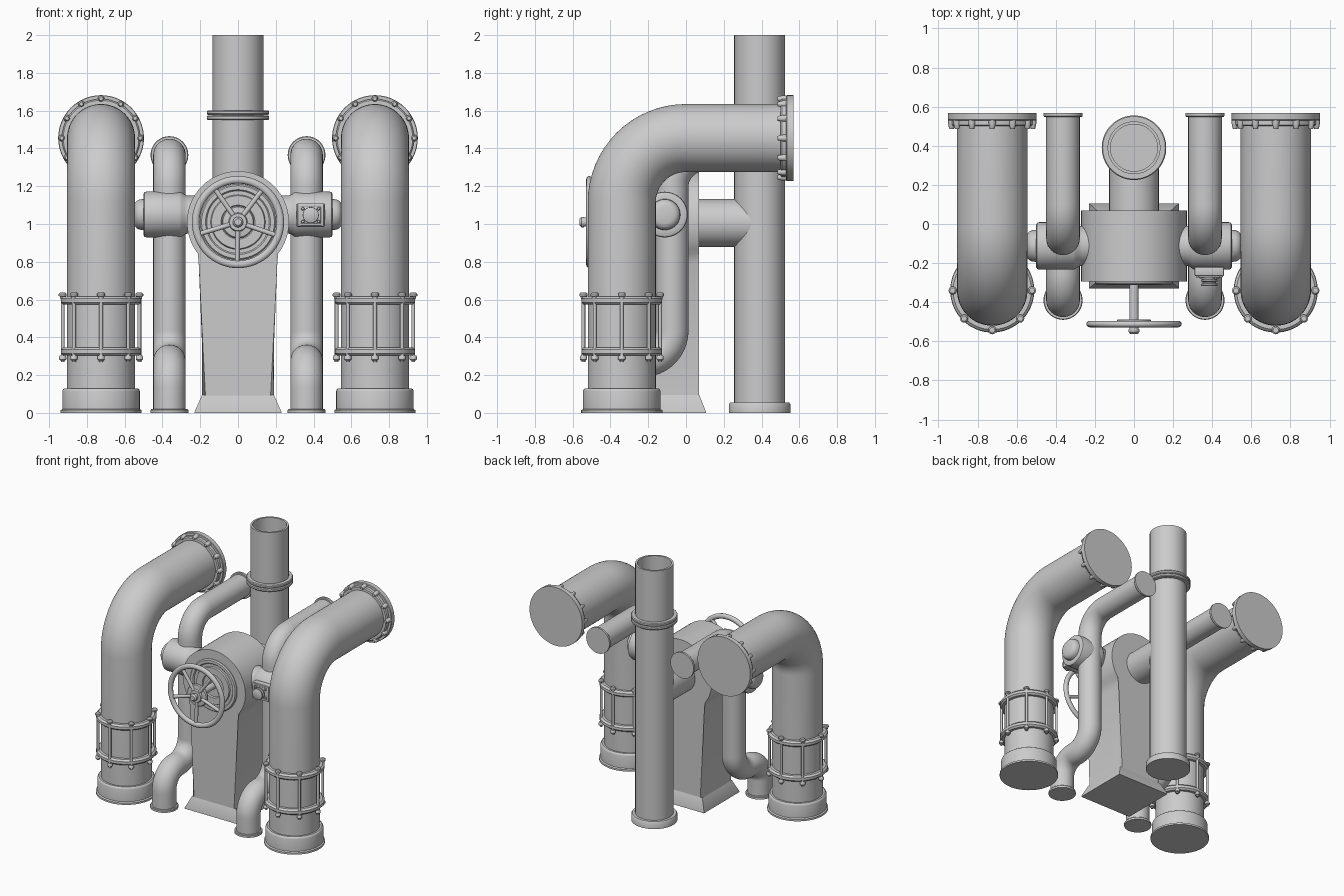
import bpy, bmesh
from math import sin, cos, pi, radians
from mathutils import Vector, Matrix

if "Cube" in bpy.data.objects:
    bpy.data.objects.remove(bpy.data.objects["Cube"])


def finish(bm, name):
    bmesh.ops.recalc_face_normals(bm, faces=bm.faces[:])
    me = bpy.data.meshes.new(name)
    bm.to_mesh(me)
    bm.free()
    ob = bpy.data.objects.new(name, me)
    bpy.context.collection.objects.link(ob)
    return ob


def skin(bm, rings, loop=False):
    n = len(rings[0])
    pairs = list(zip(rings, rings[1:]))
    if loop:
        pairs.append((rings[-1], rings[0]))
    else:
        bm.faces.new(rings[0])
        bm.faces.new(rings[-1])
    for a, b in pairs:
        for i in range(n):
            j = (i + 1) % n
            bm.faces.new((a[i], a[j], b[j], b[i]))


def add_lathe(bm, prof, loc, axis=(0, 0, 1), n=48, loop=False):
    """Turned solid; profile is (radius, height along axis)."""
    m = Matrix.Translation(loc) @ Vector(axis).to_track_quat('Z', 'Y').to_matrix().to_4x4()
    rings = [[bm.verts.new(m @ Vector((r * cos(2 * pi * i / n), r * sin(2 * pi * i / n), h)))
              for i in range(n)] for r, h in prof]
    skin(bm, rings, loop)


def lathe(name, prof, loc, axis=(0, 0, 1), n=48, loop=False):
    bm = bmesh.new()
    add_lathe(bm, prof, loc, axis, n, loop)
    return finish(bm, name)


def tube(name, x, path, r, n=48):
    """Bent pipe in the y-z plane; path is (y, z, bend radius)."""
    pts = []
    for i, (y, z, b) in enumerate(path):
        p = Vector((y, z))
        if b == 0:
            pts.append(p)
            continue
        u = (Vector(path[i - 1][:2]) - p).normalized()
        v = (Vector(path[i + 1][:2]) - p).normalized()
        c = p + (u + v) * b
        pts += [c - v * b * cos(t * pi / 32) - u * b * sin(t * pi / 32) for t in range(17)]
    bm = bmesh.new()
    rings = []
    for i, p in enumerate(pts):
        t = (pts[min(i + 1, len(pts) - 1)] - pts[max(i - 1, 0)]).normalized()
        nrm = Vector((-t.y, t.x))
        rings.append([bm.verts.new((x + r * cos(a), p.x + nrm.x * r * sin(a), p.y + nrm.y * r * sin(a)))
                      for a in (2 * pi * k / n for k in range(n))])
    skin(bm, rings)
    return finish(bm, name)


def box(name, loc, size, bevel=0.006):
    bm = bmesh.new()
    bmesh.ops.create_cube(bm, size=1, matrix=Matrix.Translation(loc) @ Matrix.Diagonal((*size, 1)))
    bmesh.ops.bevel(bm, geom=bm.edges[:], offset=bevel, segments=2, affect='EDGES', profile=0.5)
    return finish(bm, name)


BACK, FRONT = (0, 1, 0), (0, -1, 0)

for s, side in ((-1, "left"), (1, "right")):
    # Large outer pipe with floor collar
    x = 0.725 * s
    tube(side + "_large_pipe", x, [(-0.34, 0.02, 0), (-0.34, 1.455, 0.34), (0.55, 1.455, 0)], 0.18, 64)
    lathe(side + "_large_collar", [(0.215, 0), (0.215, 0.014), (0.205, 0.02), (0.205, 0.115),
                                   (0.202, 0.124), (0.194, 0.13), (0.17, 0.13)], (x, -0.34, 0), n=64)
    # Coupling rings with tie rods
    for z, tag in ((0.595, "upper"), (0.325, "lower")):
        lathe(side + "_coupling_ring_" + tag, [(0.17, -0.022), (0.2, -0.022), (0.213, -0.01), (0.213, 0.01),
                                               (0.2, 0.022), (0.17, 0.022)], (x, -0.34, z), n=64)
    bm = bmesh.new()
    for k in range(8):
        p = (x + 0.203 * cos(k * pi / 4), -0.34 + 0.203 * sin(k * pi / 4), 0)
        add_lathe(bm, [(0.01, 0.27), (0.01, 0.62)], p, n=12)
        add_lathe(bm, [(0.012, 0.6), (0.015, 0.615), (0.021, 0.62), (0.021, 0.63), (0.014, 0.637)], p, n=12)
        add_lathe(bm, [(0.014, 0.278), (0.019, 0.283), (0.019, 0.298), (0.014, 0.305)], p, n=12)
    finish(bm, side + "_coupling_rods")
    # Bolted end flange
    lathe(side + "_end_flange", [(0.17, 0.5), (0.2, 0.5), (0.207, 0.507), (0.207, 0.53), (0.224, 0.53),
                                 (0.227, 0.534), (0.227, 0.568)], (x, 0, 1.455), BACK, 64)
    bm = bmesh.new()
    for k in range(12):
        p = (x + 0.208 * cos(k * pi / 6), 0, 1.455 + 0.208 * sin(k * pi / 6))
        add_lathe(bm, [(0.01, 0.485), (0.013, 0.49), (0.018, 0.515), (0.018, 0.54)], p, BACK, 12)
    finish(bm, side + "_flange_bolts")

    # Small inner pipe with thin flanges
    x = 0.363 * s
    tube(side + "_small_pipe", x, [(-0.39, 0, 0), (-0.39, 0.275, 0.14), (-0.073, 0.275, 0.16),
                                   (-0.073, 1.365, 0.17), (0.56, 1.365, 0)], 0.086)
    lathe(side + "_small_foot", [(0.1, 0), (0.1, 0.015), (0.096, 0.02), (0.08, 0.02)], (x, -0.39, 0))
    lathe(side + "_small_end_flange", [(0.08, 0.548), (0.096, 0.548), (0.1, 0.553), (0.1, 0.568)],
          (x, 0, 1.365), BACK)

    # Side arm of the valve with domed cap
    lathe(side + "_valve_arm", [(0.1, 0.15), (0.1, 0.265), (0.106, 0.285), (0.118, 0.3), (0.121, 0.31),
                                (0.121, 0.485), (0.118, 0.495), (0.11, 0.5), (0.082, 0.5), (0.08, 0.52),
                                (0.074, 0.535), (0.062, 0.545), (0.045, 0.55)], (0, -0.112, 1.05), (s, 0, 0))

# Valve body: pedestal running into a round drum
bm = bmesh.new()
prof = [(-0.19, 0.085), (0.19, 0.085), (0.19, 0.795)]
prof += [(0.27 * cos(a), 1.01 + 0.27 * sin(a)) for a in (radians(-38 + 256 * i / 40) for i in range(41))]
prof.append((-0.19, 0.795))
rings = [[bm.verts.new((px, y, pz)) for px, pz in prof] for y in (-0.295, 0.07)]
skin(bm, rings)
ends = [e for e in bm.edges if abs(e.verts[0].co.y - e.verts[1].co.y) < 0.01
        and max(v.co.z for v in e.verts) > 0.2]
bmesh.ops.bevel(bm, geom=ends, offset=0.018, segments=4, affect='EDGES', profile=0.5)
finish(bm, "valve_body")

# Flared foot of the body
bm = bmesh.new()
skin(bm, [[bm.verts.new((sx * w, -0.112 + sy * d, z)) for sx, sy in ((-1, -1), (1, -1), (1, 1), (-1, 1))]
          for w, d, z in ((0.23, 0.218, 0), (0.23, 0.218, 0.006), (0.19, 0.182, 0.095))])
finish(bm, "body_foot")

# Stepped front cover and spindle
C = (0, 0, 1.01)
lathe("front_cover", [(0.2, 0.28), (0.2, 0.302), (0.193, 0.31), (0.172, 0.31), (0.165, 0.302),
                      (0.145, 0.302), (0.14, 0.312), (0.09, 0.312), (0.085, 0.302), (0.03, 0.302)], C, FRONT)
lathe("spindle", [(0.024, 0.28), (0.024, 0.54), (0.028, 0.54), (0.028, 0.552), (0.018, 0.563)], C, FRONT, 24)

# Handwheel with five spokes
bm = bmesh.new()
rim = [(0.224 + 0.02 * cos(a), 0.512 + 0.017 * sin(a)) for a in (2 * pi * i / 12 for i in range(12))]
add_lathe(bm, rim, C, FRONT, 64, True)
add_lathe(bm, [(0.083, 0.488), (0.086, 0.492), (0.086, 0.5), (0.08, 0.508), (0.05, 0.512), (0.045, 0.525)], C, FRONT)
for k in range(5):
    a = radians(53 + 72 * k)
    add_lathe(bm, [(0.013, 0.04), (0.013, 0.222)], (0, -0.508, 1.01), (cos(a), 0, sin(a)), 16)
finish(bm, "handwheel")

# Rear stack, open at the top, with joint rings and link to the body
lathe("rear_stack", [(0.135, 0), (0.135, 2.0), (0.12, 2.0), (0.12, 1.2), (0.0005, 1.2), (0.0005, 0)],
      (0, 0.39, 0), n=64, loop=True)
lathe("stack_foot", [(0.163, 0), (0.163, 0.045), (0.156, 0.055), (0.13, 0.055)], (0, 0.39, 0), n=64)
for z in (1.563, 1.59):
    ring = [(0.13, -0.012), (0.16, -0.012), (0.165, -0.006), (0.165, 0.006), (0.16, 0.012), (0.13, 0.012)]
    lathe("stack_joint_ring", ring, (0, 0.39, z), n=64, loop=True)
lathe("link_pipe", [(0.127, 0.05), (0.127, 0.39)], (0, 0, 1.005), BACK, 64)

# Control box on the right arm
PX, PZ = 0.385, 1.047
box("control_neck", (PX, -0.22, PZ), (0.11, 0.06, 0.1))
box("control_plate", (PX, -0.243, PZ), (0.15, 0.046, 0.125))
for d in (-1, 1):
    box("control_frame_side", (PX + d * 0.061, -0.268, PZ), (0.016, 0.012, 0.118), 0.003)
    box("control_frame_bar", (PX, -0.268, PZ + d * 0.05), (0.13, 0.012, 0.014), 0.003)
    for e in (-1, 1):
        lathe("control_screw", [(0.009, 0.26), (0.009, 0.276), (0.006, 0.279)],
              (PX + d * 0.042, 0, PZ + e * 0.034), FRONT, 12)
lathe("control_knob", [(0.03, 0.26), (0.03, 0.28), (0.043, 0.284), (0.043, 0.292), (0.034, 0.296),
                       (0.034, 0.303), (0.042, 0.306), (0.042, 0.314), (0.036, 0.318)],
      (PX, 0, PZ), FRONT, 24)

# Smooth shading with crisp edges
bpy.ops.object.select_all(action='DESELECT')
for ob in bpy.context.scene.objects:
    ob.select_set(True)
    bpy.context.view_layer.objects.active = ob
bpy.ops.object.shade_smooth_by_angle(angle=radians(35))
